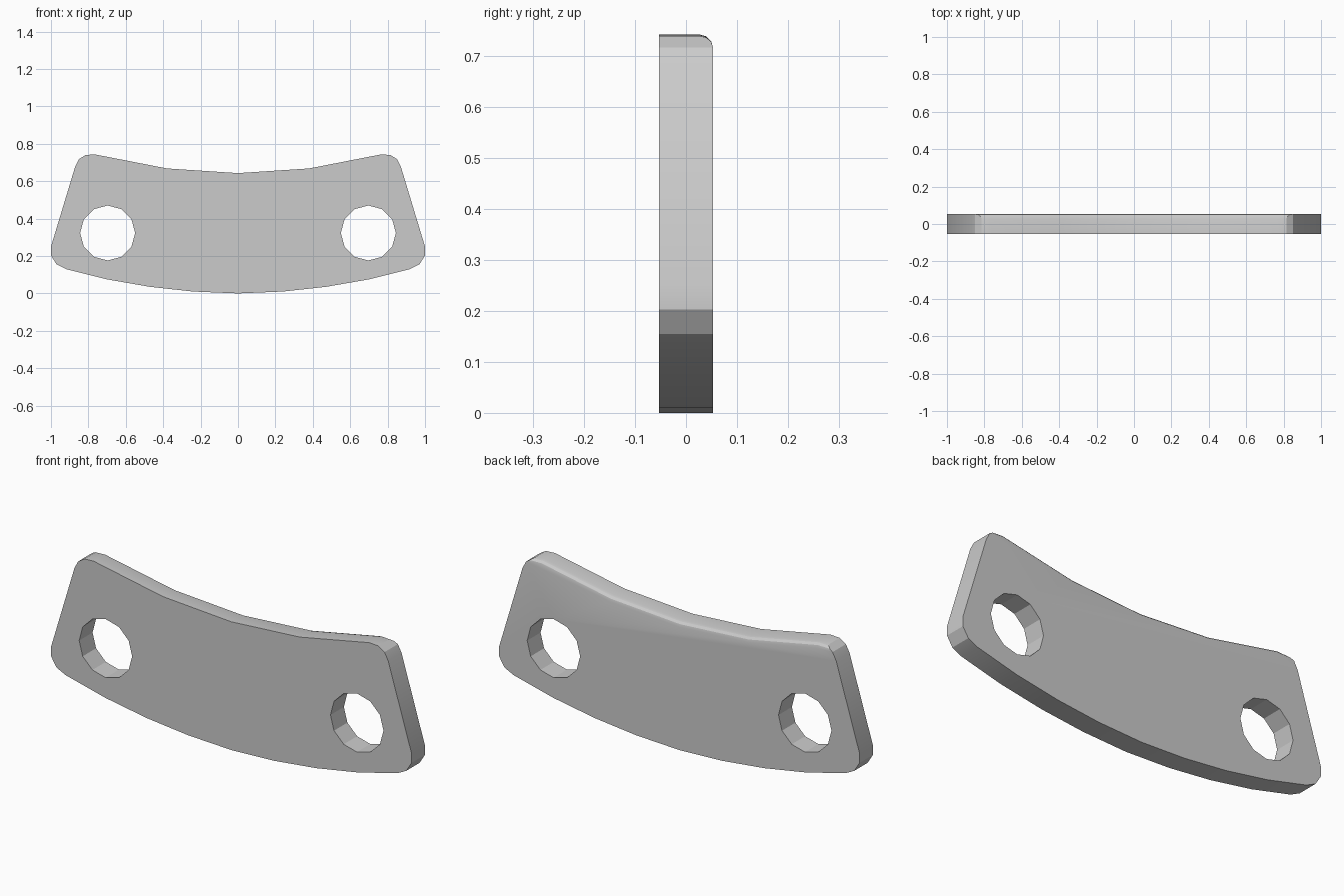
import bpy, bmesh
from math import radians

cube = bpy.data.objects.get("Cube")
if cube:
    bpy.data.objects.remove(cube, do_unlink=True)

HALF_DEPTH = 0.053

grey = bpy.data.materials.new("light grey")
grey.use_nodes = True
colour = (0.6, 0.6, 0.6, 1)
grey.diffuse_color = colour
grey.node_tree.nodes["Principled BSDF"].inputs["Base Color"].default_value = colour

# Plate outline: left half from bottom centre to top centre, then mirrored
half = [(0, 0), (0.24, 0.01), (0.47, 0.035), (0.7, 0.075), (0.92, 0.13),
        (0.97, 0.155), (1, 0.203), (1, 0.25), (0.87, 0.68), (0.85, 0.718),
        (0.815, 0.74), (0.765, 0.743), (0.38, 0.668), (0, 0.643)]
outline = half + [(-x, z) for x, z in half[-2:0:-1]]

bm = bmesh.new()
front = bm.faces.new([bm.verts.new((x, -HALF_DEPTH, z)) for x, z in outline])
extruded = bmesh.ops.extrude_face_region(bm, geom=[front])["geom"]
for v in extruded:
    if isinstance(v, bmesh.types.BMVert):
        v.co.y = HALF_DEPTH
bmesh.ops.recalc_face_normals(bm, faces=bm.faces)

# Rounded edge along the top of the back
top_back = [e for e in bm.edges
            if all(v.co.y > 0 and v.co.z > 0.6 and abs(v.co.x) < 0.83 for v in e.verts)]
bmesh.ops.bevel(bm, geom=top_back, offset=0.026, segments=3, profile=0.5, affect='EDGES')

mesh = bpy.data.meshes.new("bracket_plate")
bm.to_mesh(mesh)
bm.free()
mesh.materials.append(grey)
plate = bpy.data.objects.new("bracket_plate", mesh)
bpy.context.collection.objects.link(plate)

# Twelve-sided bolt holes
cutters = []
for side, name in ((1, "left"), (-1, "right")):
    bpy.ops.mesh.primitive_cylinder_add(vertices=12, radius=0.147, depth=0.4,
                                        location=(side * 0.697, 0, 0.323),
                                        rotation=(radians(90), 0, 0))
    cutter = bpy.context.object
    cutter.name = name + "_hole_cutter"
    cutter.hide_render = True
    cutter.data.materials.append(grey)
    cutters.append(cutter)
    mod = plate.modifiers.new(name + "_hole", 'BOOLEAN')
    mod.operation = 'DIFFERENCE'
    mod.solver = 'EXACT'
    mod.object = cutter

# Apply the holes and drop the cutters
bpy.ops.object.select_all(action='DESELECT')
plate.select_set(True)
bpy.context.view_layer.objects.active = plate
for mod in list(plate.modifiers):
    bpy.ops.object.modifier_apply(modifier=mod.name)
for cutter in cutters:
    bpy.data.objects.remove(cutter, do_unlink=True)
bpy.ops.object.shade_smooth_by_angle(angle=radians(28))
